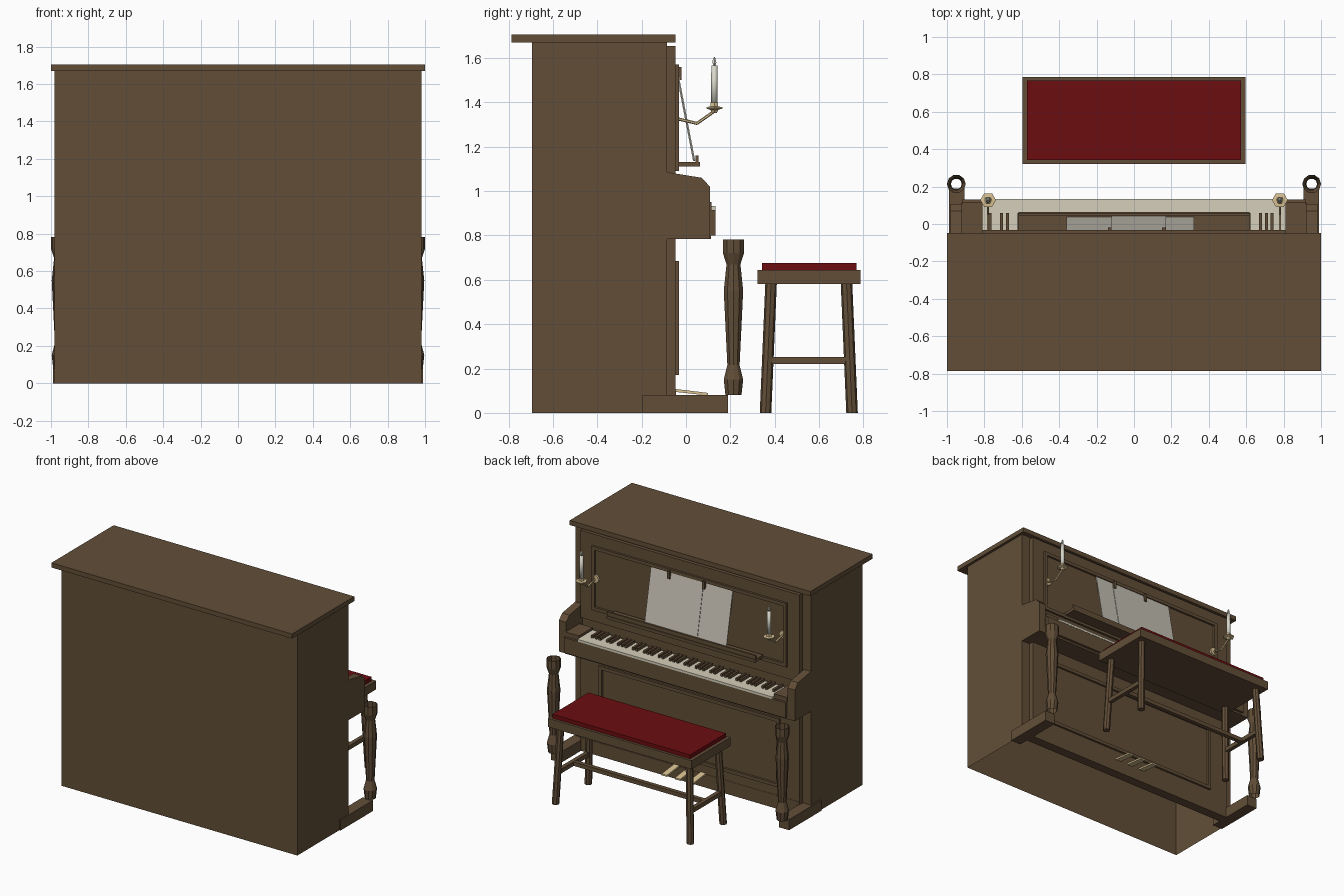
import bpy, bmesh, math
from mathutils import Vector

if "Cube" in bpy.data.objects:
    bpy.data.objects.remove(bpy.data.objects["Cube"])


def mat(name, c):
    m = bpy.data.materials.new(name)
    m.diffuse_color = (*c, 1)
    m.use_nodes = True
    m.node_tree.nodes["Principled BSDF"].inputs["Base Color"].default_value = m.diffuse_color
    return m


WOOD = mat("brown wood", (0.122, 0.076, 0.039))
RED = mat("red cushion", (0.15, 0.004, 0.005))
IVORY = mat("ivory keys", (0.66, 0.62, 0.49))
PAPER = mat("paper", (0.56, 0.53, 0.46))
BRASS = mat("brass", (0.70, 0.54, 0.29))
WAX = mat("candle wax", (0.70, 0.69, 0.60))


def finish(name, bm, m, smooth=False):
    bmesh.ops.recalc_face_normals(bm, faces=bm.faces)
    me = bpy.data.meshes.new(name)
    bm.to_mesh(me)
    bm.free()
    me.materials.append(m)
    for p in me.polygons:
        p.use_smooth = smooth
    o = bpy.data.objects.new(name, me)
    bpy.context.collection.objects.link(o)
    return o


def add_box(bm, x, y, z):
    vs = [bm.verts.new((a, b, c)) for c in z for b in y for a in x]
    for f in ((0, 1, 3, 2), (4, 5, 7, 6), (0, 1, 5, 4), (2, 3, 7, 6), (0, 2, 6, 4), (1, 3, 7, 5)):
        bm.faces.new([vs[i] for i in f])


def boxes(name, m, *list_):
    bm = bmesh.new()
    for b in list_:
        add_box(bm, *b)
    return finish(name, bm, m)


def prism(name, m, profile, x0, x1):
    """Extrude a (y, z) profile along x."""
    bm = bmesh.new()
    a = [bm.verts.new((x0, *p)) for p in profile]
    f = bm.faces.new(a)
    r = bmesh.ops.extrude_face_region(bm, geom=[f])
    for v in r["geom"]:
        if isinstance(v, bmesh.types.BMVert):
            v.co.x = x1
    return finish(name, bm, m)


def lathe(name, m, x, y, profile, n, caps=True, smooth=False):
    """Stack rings of (radius, z) about a vertical axis."""
    bm = bmesh.new()
    rings = [[bm.verts.new((x + r * math.cos(2 * math.pi * i / n), y + r * math.sin(2 * math.pi * i / n), z))
              for i in range(n)] for r, z in profile]
    for a, b in zip(rings, rings[1:]):
        for i in range(n):
            j = (i + 1) % n
            bm.faces.new((a[i], a[j], b[j], b[i]))
    if caps:
        bm.faces.new(rings[0])
        bm.faces.new(rings[-1])
    return finish(name, bm, m, smooth)


def rod(name, m, p, q, r, n=8):
    p, q = Vector(p), Vector(q)
    bm = bmesh.new()
    bmesh.ops.create_cone(bm, cap_ends=True, segments=n, radius1=r, radius2=r, depth=(q - p).length)
    rot = (q - p).to_track_quat('Z', 'Y')
    for v in bm.verts:
        v.co = rot @ v.co + (p + q) / 2
    return finish(name, bm, m)


def frame(name, w, z0, z1, t, y):
    boxes(name, WOOD, ((-w, w), y, (z0, z0 + t)), ((-w, w), y, (z1 - t, z1)),
          ((-w, -w + t), y, (z0 + t, z1 - t)), ((w - t, w), y, (z0 + t, z1 - t)))


# Cabinet shell, open at the bottom
bm = bmesh.new()
add_box(bm, (-.98, .98), (-.695, -.085), (0, 1.67))
bm.faces.ensure_lookup_table()
bmesh.ops.delete(bm, geom=[bm.faces[0]], context='FACES_ONLY')
finish("cabinet", bm, WOOD)
boxes("lid", WOOD, ((-1, 1), (-.787, -.048), (1.67, 1.705)))

# Front panels and raised mouldings
boxes("upper_panel", WOOD, ((-.91, .91), (-.085, -.048), (1.0, 1.655)))
boxes("lower_panel", WOOD, ((-.91, .91), (-.085, -.048), (.1, .79)))
boxes("plinth", WOOD, ((-.91, .91), (-.12, -.046), (0, .1)))
frame("upper_moulding", .81, 1.09, 1.57, .025, (-.05, -.032))
frame("lower_moulding", .75, .17, .685, .025, (-.05, -.032))

# Keyboard
boxes("key_bed", WOOD, ((-.925, .925), (-.085, .112), (.785, .915)))
boxes("key_slip", WOOD, ((-.92, .92), (.11, .132), (.8, .915)))
boxes("white_keys", IVORY, ((-.81, .81), (-.05, .134), (.915, .932)))
w = 1.6 / 52
boxes("sharp_keys", WOOD, *[((-.8 + w * (i + 1) - .008, -.8 + w * (i + 1) + .008), (-.045, .06), (.932, .952))
                            for i in range(51) if i % 7 in (0, 2, 3, 5, 6)])
arm = [(-.085, 1.085), (.07, 1.06), (.108, 1.02), (.108, .785), (-.085, .785)]
column = [(.038, .08), (.046, .15), (.029, .215), (.046, .55), (.033, .67), (.05, .72), (.05, .782)]
for s, side in ((1, "left"), (-1, "right")):
    prism(side + "_arm", WOOD, arm, s * .92, s * .98)
    boxes(side + "_key_block", WOOD, ((s * .81, s * .92), (-.05, .115), (.915, .95)))
    # Turned column standing on a toe block
    boxes(side + "_toe", WOOD, ((s * .905, s * .99), (-.195, .19), (0, .08)))
    lathe(side + "_column", WOOD, s * .95, .214, column, 10, caps=False)
    # Candle bracket
    x = s * .78
    rod(side + "_candle_plate", BRASS, (x, -.05, 1.328), (x, -.033, 1.328), .03, 8)
    rod(side + "_candle_arm_inner", BRASS, (x, -.035, 1.325), (x, .05, 1.305), .007, 6)
    rod(side + "_candle_arm_outer", BRASS, (x, .048, 1.304), (x, .128, 1.36), .007, 6)
    lathe(side + "_candle_dish", BRASS, x, .128,
          [(.012, 1.352), (.02, 1.366), (.042, 1.372), (.042, 1.379), (.02, 1.381), (.019, 1.4)], 6)
    lathe(side + "_candle", WAX, x, .128, [(.015, 1.395), (.014, 1.565)], 8, smooth=True)
    lathe(side + "_flame", WAX, x, .128, [(.004, 1.565), (.01, 1.578), (.009, 1.59), (.002, 1.605)], 6)

# Music shelf, open pages and page clips
boxes("music_shelf", WOOD, ((-.617, .617), (-.035, .063), (1.11, 1.132)))
boxes("shelf_lip", WOOD, ((-.617, .617), (.042, .056), (1.132, 1.16)))


def page(name, x0, x1, off):
    prism(name, PAPER, [(.036 + off, 1.135), (.042 + off, 1.135), (-.037 + off, 1.545), (-.043 + off, 1.545)], x0, x1)


page("side_page_left", -.36, -.12, -.004)
page("middle_page", -.12, .17, 0)
page("side_page_right", .17, .32, -.004)
boxes("page_clips", WOOD, *[((x - .01, x + .01), (-.05, -.02), (1.5, 1.56)) for x in (-.13, .16)])

# Pedals
for i, x in enumerate((-.11, 0, .11)):
    prism("pedal_%d" % (i + 1), BRASS, [(-.05, .095), (-.05, .108), (.1, .09), (.1, .078)], x - .022, x + .022)

# Bench
boxes("bench_frame", WOOD, ((-.597, .597), (.322, .787), (.58, .645)))
boxes("bench_cushion", RED, ((-.572, .572), (.342, .768), (.645, .675)))
for sx in (-1, 1):
    for sy in (-1, 1):
        lean = Vector((sx * .025, sy * .025, 0))
        top = Vector((sx * .535, .5535 + sy * .17, .585))
        bm = bmesh.new()
        rings = [[bm.verts.new(c + Vector((.026 * math.cos(math.pi * k / 4), .026 * math.sin(math.pi * k / 4), 0)))
                  for k in range(8)] for c in (top + lean - Vector((0, 0, .585)), top)]
        for k in range(8):
            j = (k + 1) % 8
            bm.faces.new((rings[0][k], rings[0][j], rings[1][j], rings[1][k]))
        bm.faces.new(rings[0])
        bm.faces.new(rings[1])
        finish("bench_leg", bm, WOOD)
boxes("bench_stretchers", WOOD, ((-.565, -.535), (.38, .727), (.22, .252)),
      ((.535, .565), (.38, .727), (.22, .252)), ((-.54, .54), (.538, .57), (.221, .251)))
